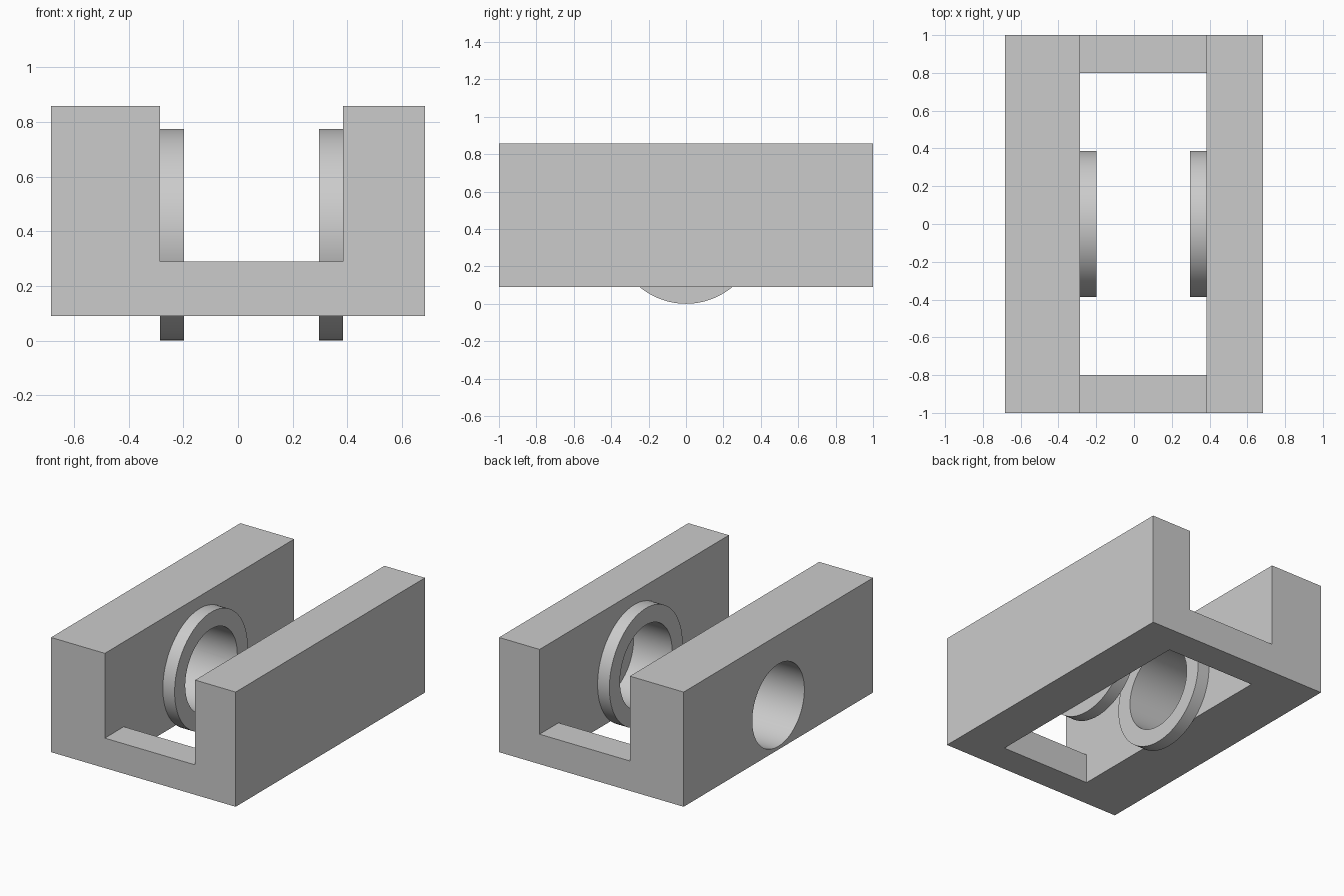
import bpy
import math

cube = bpy.data.objects.get("Cube")
if cube:
    bpy.data.objects.remove(cube, do_unlink=True)

grey = bpy.data.materials.new("light grey")
grey.use_nodes = True
colour = (0.6, 0.6, 0.6, 1)
grey.diffuse_color = colour
grey.node_tree.nodes["Principled BSDF"].inputs["Base Color"].default_value = colour

# Main dimensions
HALF_X, HALF_Y = 0.683, 1.0
BASE_Z, FLOOR_Z, TOP_Z = 0.09, 0.29, 0.857
INNER_R, INNER_L = -0.285, 0.383      # inner faces of the two walls
RING = 0.087                          # how far the rings stand out
RIM, BORE, AXIS_Z = 0.387, 0.275, 0.387


def finish(name):
    obj = bpy.context.object
    obj.name = name
    obj.data.materials.append(grey)
    return obj


def box(name, x, y, z):
    """Box from (min, max) pairs."""
    spans = (x, y, z)
    bpy.ops.mesh.primitive_cube_add(size=1, location=[(a + b) / 2 for a, b in spans])
    obj = finish(name)
    obj.scale = [b - a for a, b in spans]
    bpy.ops.object.transform_apply(location=True, rotation=True, scale=True)
    return obj


def rod(name, radius, x0, x1):
    """Cylinder along x on the bearing axis."""
    bpy.ops.mesh.primitive_cylinder_add(
        vertices=96, radius=radius, depth=x1 - x0,
        location=((x0 + x1) / 2, 0, AXIS_Z), rotation=(0, math.pi / 2, 0))
    obj = finish(name)
    bpy.ops.object.transform_apply(location=True, rotation=True, scale=True)
    return obj


def combine(target, tool, operation):
    mod = target.modifiers.new(operation.lower(), "BOOLEAN")
    mod.operation = operation
    mod.solver = "EXACT"
    mod.object = tool
    bpy.context.view_layer.objects.active = target
    bpy.ops.object.modifier_apply(modifier=mod.name)
    bpy.data.objects.remove(tool, do_unlink=True)


# U-shaped frame with an open floor
frame = box("bearing_frame", (-HALF_X, HALF_X), (-HALF_Y, HALF_Y), (BASE_Z, TOP_Z))
combine(frame, box("channel_cutter", (INNER_R, INNER_L), (-1.2, 1.2), (FLOOR_Z, 1.2)), "DIFFERENCE")
combine(frame, box("floor_cutter", (INNER_R, INNER_L), (-0.8, 0.8), (-0.2, 0.6)), "DIFFERENCE")

# Raised rings on both inner walls; the bore is open on the right, blind on the left
right_ring = rod("right_ring", RIM, INNER_R, INNER_R + RING)
left_ring = rod("left_ring", RIM, INNER_L - RING, INNER_L)
for part, x0, x1 in ((right_ring, -1, 0), (left_ring, 0, 0.58)):
    combine(part, rod("ring_bore_cutter", BORE, x0, x1), "DIFFERENCE")
    combine(frame, rod("wall_bore_cutter", BORE, x0, x1), "DIFFERENCE")

# Smooth bores and rims, crisp corners
for obj in (frame, right_ring, left_ring):
    bpy.ops.object.select_all(action="DESELECT")
    obj.select_set(True)
    bpy.context.view_layer.objects.active = obj
    bpy.ops.object.shade_smooth_by_angle(angle=math.radians(30))
